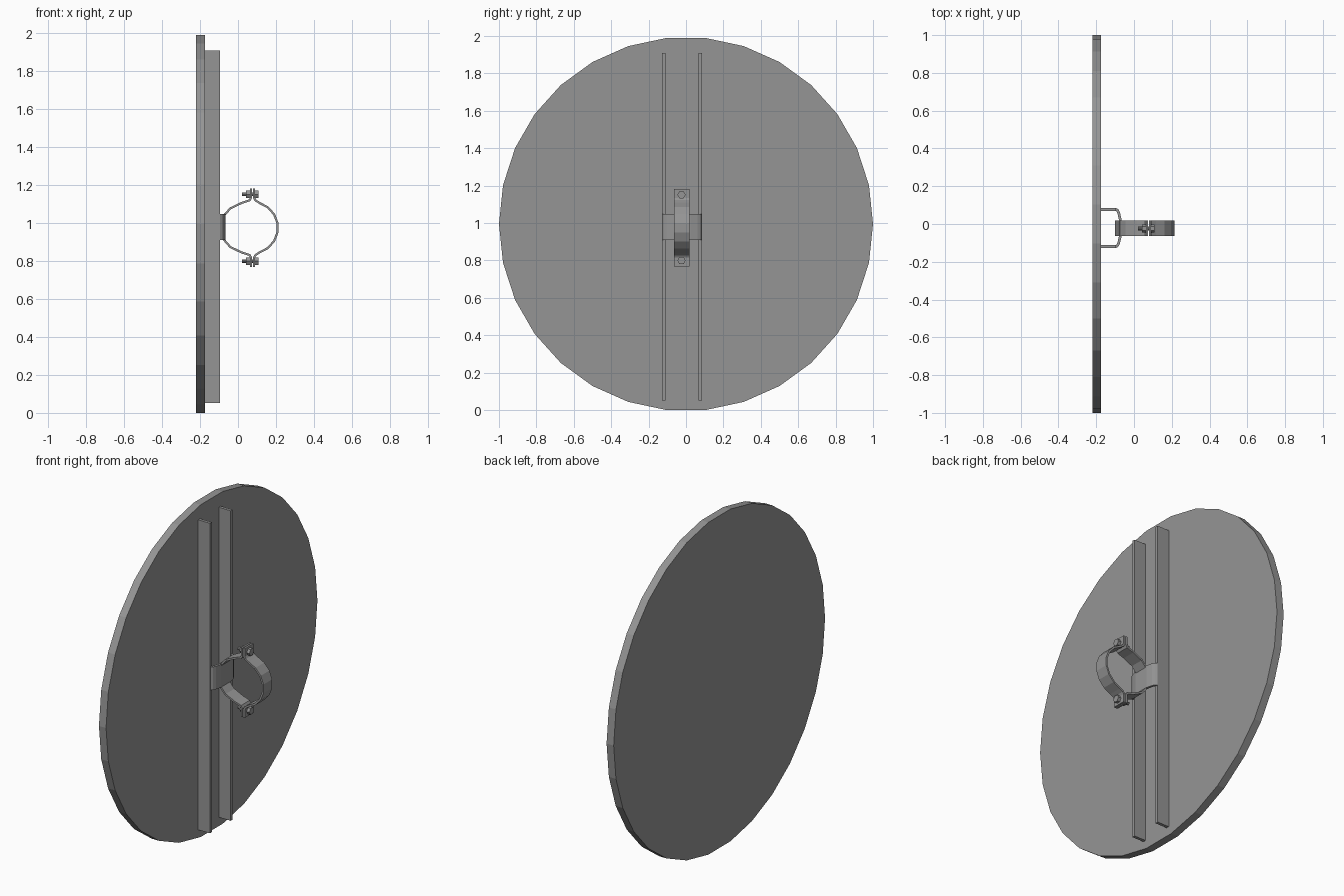
import bpy, bmesh
from math import sin, cos, pi, radians
from mathutils import Vector, Matrix

if "Cube" in bpy.data.objects:
    bpy.data.objects.remove(bpy.data.objects["Cube"])

GREY = (0.3, 0.3, 0.3, 1)
steel = bpy.data.materials.new("grey_metal")
steel.use_nodes = True
steel.diffuse_color = GREY
steel.node_tree.nodes["Principled BSDF"].inputs["Base Color"].default_value = GREY

MID_Y = -0.021      # middle plane of the mount
CLAMP_Z = 0.975     # height of the clamp axis


def finish(name, bm):
    bmesh.ops.recalc_face_normals(bm, faces=bm.faces)
    mesh = bpy.data.meshes.new(name)
    bm.to_mesh(mesh)
    bm.free()
    mesh.materials.append(steel)
    obj = bpy.data.objects.new(name, mesh)
    bpy.context.collection.objects.link(obj)
    return obj


def rod(name, x0, x1, y, z, radius, sides):
    """Cylinder along x between x0 and x1."""
    bm = bmesh.new()
    bmesh.ops.create_cone(bm, cap_ends=True, segments=sides, radius1=radius,
                          radius2=radius, depth=x1 - x0)
    turn = Matrix.Rotation(pi / 2, 4, 'Y')
    bm.transform(Matrix.Translation(((x0 + x1) / 2, y, z)) @ turn)
    return finish(name, bm)


def box(name, low, high):
    bm = bmesh.new()
    bmesh.ops.create_cube(bm, size=1)
    low, high = Vector(low), Vector(high)
    size = Matrix.Diagonal((*(high - low), 1))
    bm.transform(Matrix.Translation((low + high) / 2) @ size)
    return finish(name, bm)


def strap(name, path, thick, start, end, place):
    """Bent flat bar: a 2D centre line thickened and extruded from start to end."""
    pts = [Vector(p) for p in path]
    sides = ([], [])
    for i, p in enumerate(pts):
        a = (p - pts[i - 1]).normalized() if i else None
        b = (pts[i + 1] - p).normalized() if i < len(pts) - 1 else None
        a, b = a or b, b or a
        t = (a + b).normalized()
        n = Vector((-t.y, t.x)) * (thick / 2 / max(t.dot(a), 0.5))
        sides[0].append(p + n)
        sides[1].append(p - n)
    bm = bmesh.new()
    rings = []
    for l, r in zip(*sides):
        rings.append([bm.verts.new(place(q, d)) for q, d in
                      ((l, start), (r, start), (r, end), (l, end))])
    for a, b in zip(rings, rings[1:]):
        for k in range(4):
            bm.faces.new((a[k], a[(k + 1) % 4], b[(k + 1) % 4], b[k]))
    bm.faces.new(rings[0])
    bm.faces.new(rings[-1])
    return finish(name, bm)


# Round sign plate
rod("round_plate", -0.221, -0.174, 0, 0.9945, 1.0, 30)

# Two upright rails behind the plate
for side, s in (("left", 1), ("right", -1)):
    y = MID_Y + s * 0.098
    box(side + "_rail", (-0.175, y - 0.009, 0.052), (-0.096, y + 0.009, 1.908))

# Curved bracket bridging the rails
half = [(-0.098, 0.1), (-0.088, 0.094), (-0.081, 0.08), (-0.073, 0.045)]
bridge = half + [(x, -y) for x, y in reversed(half)]
strap("bridge_bracket", [(x, y + MID_Y) for x, y in bridge], 0.014, 0.91, 1.048,
      lambda p, d: (p.x, p.y, d))


# Two clamp halves with ears
def clamp_half(name, ear_x, s, reach, steps):
    top = [(ear_x, 0.207), (ear_x, 0.158), (ear_x + s * 0.008, 0.144)]
    arc = []
    for i in range(steps + 1):
        a = radians(72 - 144 * i / steps)
        arc.append((0.07 + s * reach * cos(a), 0.137 * sin(a)))
    path = top + arc + [(x, -z) for x, z in reversed(top)]
    strap(name, [(x, z + CLAMP_Z) for x, z in path], 0.011,
          MID_Y - 0.042, MID_Y + 0.04, lambda p, d: (p.x, d, p.y))


clamp_half("outer_clamp_half", 0.084, 1, 0.14, 7)
clamp_half("inner_clamp_half", 0.069, -1, 0.165, 6)

# Bolts through the ears
for level, s in (("upper", 1), ("lower", -1)):
    z = CLAMP_Z + s * 0.176
    y = MID_Y - 0.003
    rod(level + "_bolt_shank", 0.02, 0.095, y, z, 0.01, 10)
    rod(level + "_bolt_head", 0.089, 0.108, y, z, 0.022, 6)
    rod(level + "_nut", 0.042, 0.064, y, z, 0.022, 6)
